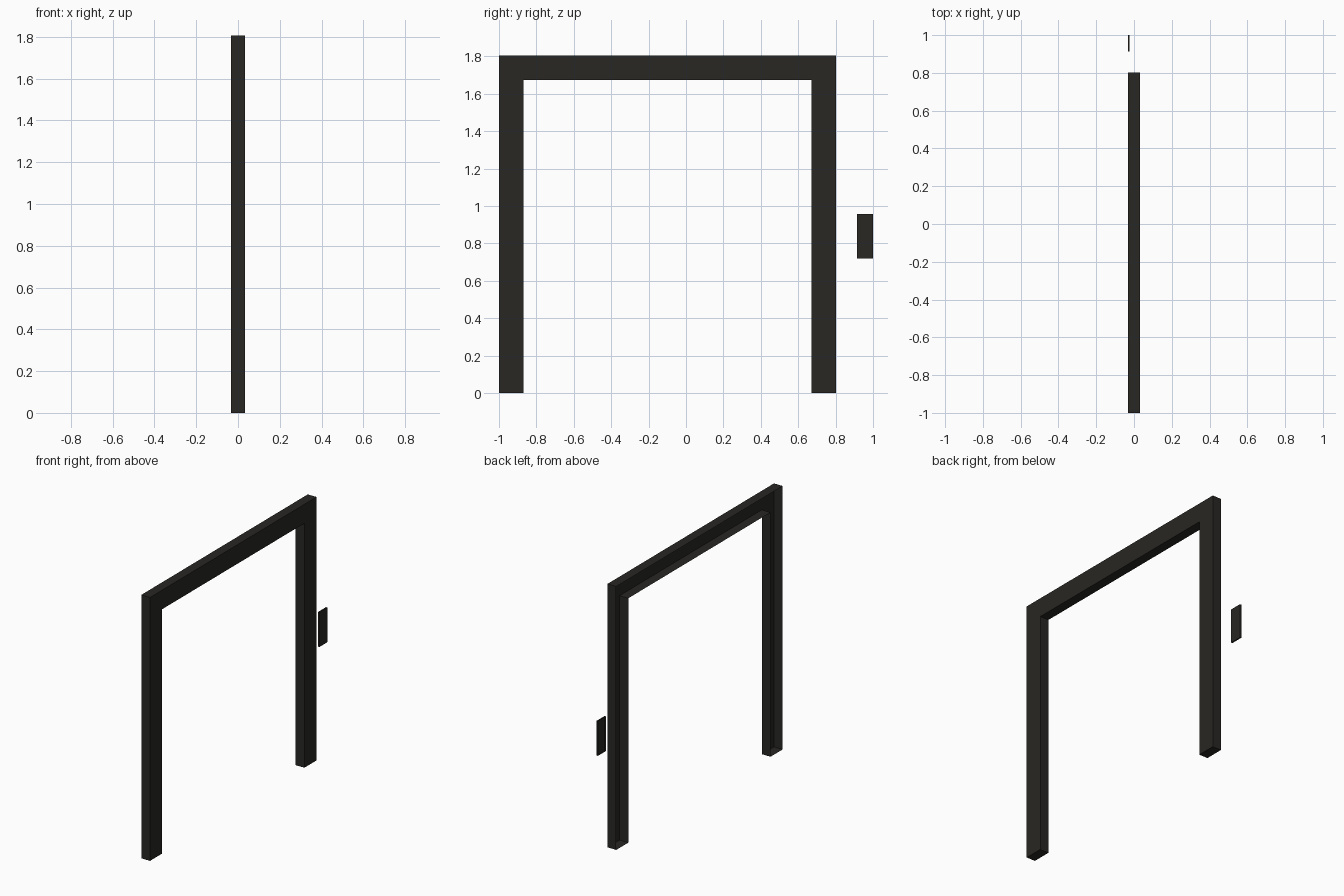
import bpy, bmesh

if "Cube" in bpy.data.objects:
    bpy.data.objects.remove(bpy.data.objects["Cube"])

BACK, FRONT = -0.033, 0.033

mat = bpy.data.materials.new("dark_metal")
mat.diffuse_color = (0.021, 0.020, 0.017, 1)
mat.use_nodes = True
mat.node_tree.nodes["Principled BSDF"].inputs["Base Color"].default_value = mat.diffuse_color


def open_back_shell(name, outline, x_front):
    """Thin casing: outline (y, z) counter-clockwise seen from +x, open at -x."""
    bm = bmesh.new()
    front = [bm.verts.new((x_front, y, z)) for y, z in outline]
    back = [bm.verts.new((BACK, y, z)) for y, z in outline]
    bm.faces.new(front)
    n = len(outline)
    for i in range(n):
        j = (i + 1) % n
        bm.faces.new((front[j], front[i], back[i], back[j]))
    mesh = bpy.data.meshes.new(name)
    bm.to_mesh(mesh)
    bm.free()
    obj = bpy.data.objects.new(name, mesh)
    mesh.materials.append(mat)
    bpy.context.collection.objects.link(obj)
    return obj


# Door surround: two posts and a lintel in one casing
y0, y1, top, t = -1.0, 0.803, 1.806, 0.131
open_back_shell("door_frame", [
    (y0, 0), (y0 + t, 0), (y0 + t, top - t), (y1 - t, top - t),
    (y1 - t, 0), (y1, 0), (y1, top), (y0, top)], FRONT)

# Wall panel beside the door
open_back_shell("wall_panel", [
    (0.914, 0.72), (1.0, 0.72), (1.0, 0.958), (0.914, 0.958)], -0.023)
